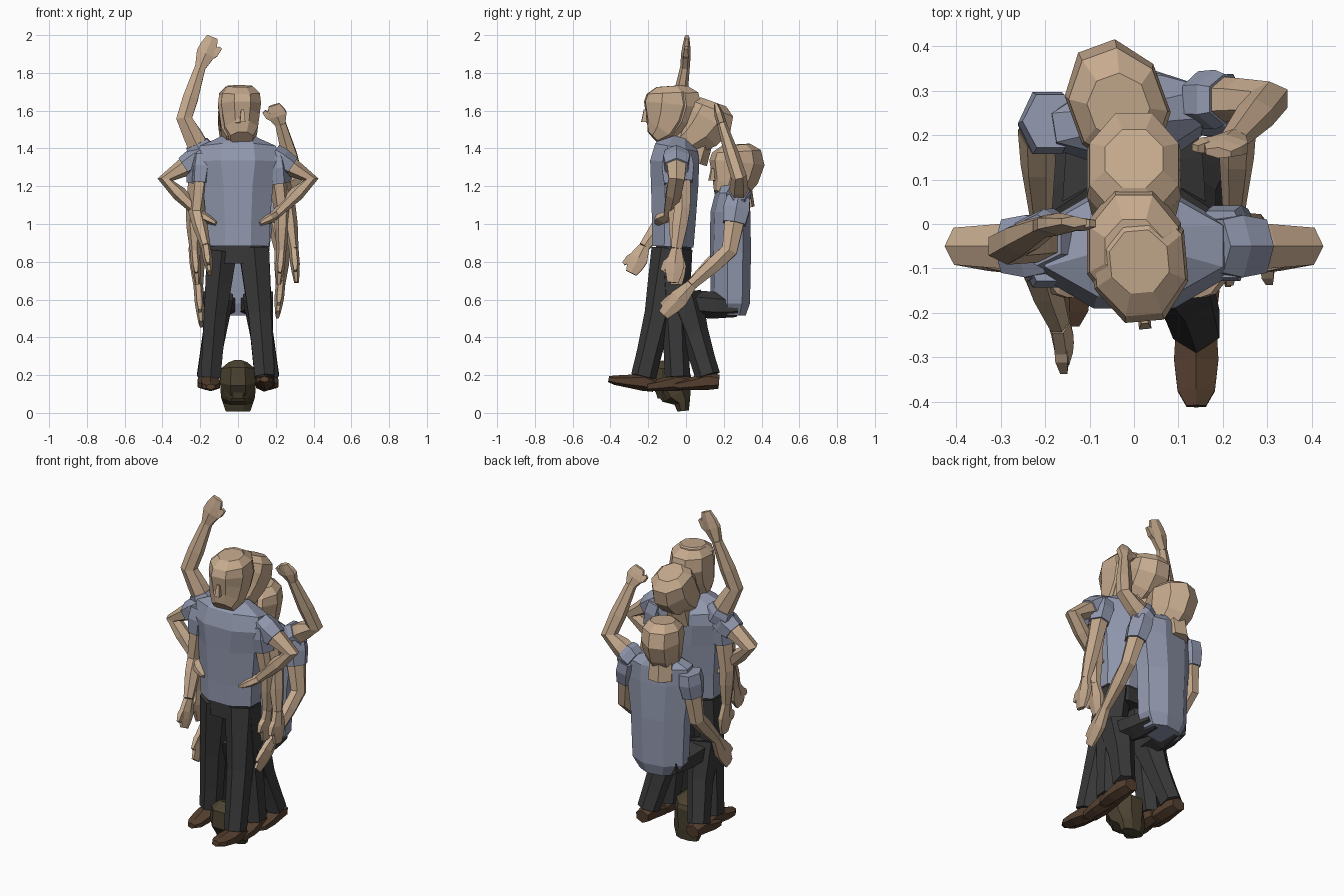
import bpy, bmesh, math
from mathutils import Vector, Matrix

if "Cube" in bpy.data.objects:
    bpy.data.objects.remove(bpy.data.objects["Cube"])

X, Y = Vector((1, 0, 0)), Vector((0, 1, 0))


def material(name, rgb):
    m = bpy.data.materials.new(name)
    m.diffuse_color = (*rgb, 1)
    m.use_nodes = True
    m.node_tree.nodes["Principled BSDF"].inputs["Base Color"].default_value = m.diffuse_color
    return m


SKIN = material("skin", (0.56, 0.40, 0.27))
SHIRT = material("shirt", (0.29, 0.32, 0.43))
TROUSER = material("trouser", (0.04, 0.04, 0.04))
SHOE = material("shoe", (0.09, 0.05, 0.028))
OLIVE = material("olive", (0.07, 0.055, 0.03))


def loft(name, rings, mat, ref=X, n=6, mtx=None):
    """Skin rings (x, y, z, radius along ref, radius across) along their path."""
    bm = bmesh.new()
    pts = [Vector(r[:3]) for r in rings]
    k = 1 / math.cos(math.pi / n)
    loops = []
    for i, r in enumerate(rings):
        a, b = pts[max(i - 1, 0)], pts[min(i + 1, len(pts) - 1)]
        t = (b - a).normalized()
        u = (ref - t * ref.dot(t)).normalized()
        v = t.cross(u)
        loops.append([bm.verts.new(pts[i]
                      + u * r[3] * k * math.cos(2 * math.pi * (j + .5) / n)
                      + v * r[4] * k * math.sin(2 * math.pi * (j + .5) / n)) for j in range(n)])
    for p, q in zip(loops, loops[1:]):
        for j in range(n):
            bm.faces.new((p[j], p[(j + 1) % n], q[(j + 1) % n], q[j]))
    bm.faces.new(loops[0])
    bm.faces.new(loops[-1])
    bmesh.ops.recalc_face_normals(bm, faces=bm.faces)
    if mtx:
        bmesh.ops.transform(bm, matrix=mtx, verts=bm.verts)
    me = bpy.data.meshes.new(name)
    bm.to_mesh(me)
    bm.free()
    me.materials.append(mat)
    ob = bpy.data.objects.new(name, me)
    bpy.context.collection.objects.link(ob)
    return ob


def head(name, loc, yaw=0, pitch=0):
    mtx = (Matrix.Translation(loc) @ Matrix.Rotation(math.radians(yaw), 4, 'Z')
           @ Matrix.Rotation(math.radians(pitch), 4, 'X'))
    prof = [(0, -.13, -.04, .06), (.04, -.135, .05, .088), (.11, -.135, .115, .098),
            (.18, -.135, .145, .106), (.24, -.12, .125, .1), (.275, -.07, .07, .065)]
    loft(name, [(0, (f + b) / 2, z, w, (b - f) / 2) for z, f, b, w in prof], SKIN, n=8, mtx=mtx)
    loft(name + "_neck", [(0, .03, -.06, .065, .065), (0, .01, .1, .06, .06)], SKIN, mtx=mtx)
    loft(name + "_nose", [(0, -.138, .085, .014, .014), (0, -.133, .15, .008, .006)], SKIN, n=4, mtx=mtx)


def arm(name, s, e, w, tip, ref=Y, side=1, sleeve=.45):
    s, e, w, tip = map(Vector, (s, e, w, tip))
    palm = w.lerp(tip, .45)
    loft(name, [(*s, .055, .048), (*s.lerp(e, .5), .05, .042), (*e, .042, .036),
                (*e.lerp(w, .4), .04, .034), (*w, .028, .022)], SKIN, ref)
    loft(name + "_hand", [(*w, .028, .022), (*palm, .05, .022),
                          (*w.lerp(tip, .7), .045, .018), (*tip, .03, .011)], SKIN, ref)
    d = ref * side
    loft(name + "_thumb", [(*(w.lerp(tip, .2)), .02, .014), (*(palm + d * .05), .018, .014),
                           (*(w.lerp(tip, .65) + d * .065), .01, .008)], SKIN, ref, 4)
    # Sleeve starts inside the shoulder so the arm root stays covered
    a = s - (e - s).normalized() * .02
    loft(name + "_sleeve", [(*a, .06, .055), (*s.lerp(e, .15), .07, .058),
                            (*s.lerp(e, sleeve), .06, .05)], SHIRT, ref)


def leg(name, hip, knee, ankle, lift=0.0):
    h, k, a = Vector(hip), Vector(knee), Vector(ankle)
    loft(name, [(*h, .08, .09), (*h.lerp(k, .5), .07, .078), (*k, .06, .065),
                (*k.lerp(a, .6), .055, .058), (*a, .052, .058)], TROUSER)
    d, up = Vector((0, -1, lift)), Vector((0, 0, 1))
    parts = [(-.06, -.03, .038, .032), (0, -.025, .045, .042), (.08, -.04, .05, .03),
             (.15, -.05, .042, .022), (.185, -.052, .022, .014)]
    loft(name + "_shoe", [(*(a + d * f + up * z), w, r) for f, z, w, r in parts], SHOE)


# Standing body
loft("standing_torso", [(0, -.07, .88, .165, .11), (0, -.065, 1.0, .168, .115), (0, -.06, 1.2, .185, .125),
                        (0, -.06, 1.33, .22, .13), (0, -.05, 1.405, .2, .115), (0, -.035, 1.46, .08, .07)],
     SHIRT, n=8)
loft("standing_hips", [(0, -.065, .79, .155, .095), (0, -.065, .92, .155, .095)], TROUSER, n=8)
head("front_head", (.012, -.085, 1.455), 5)
head("turned_head", (0, -.06, 1.45))
head("leaning_head", (0, .035, 1.395), 0, -24)

# Standing legs and one stepping forward
for s, n in ((-1, "right"), (1, "left")):
    leg(n + "_standing_leg", (s * .085, -.07, .86), (s * .12, -.06, .52), (s * .145, -.045, .19))
leg("stride_leg", (.085, -.08, .86), (.115, -.145, .52), (.14, -.225, .19), .22)

# Arms: hands on hips and hanging at the sides
for s, n in ((-1, "right"), (1, "left")):
    arm(n + "_hip_arm", (s * .2, -.05, 1.355), (s * .385, -.05, 1.235),
        (s * .2, -.09, 1.05), (s * .11, -.14, 1.0))
    arm(n + "_hanging_arm", (s * .2, -.06, 1.34), (s * .235, -.05, 1.06),
        (s * .23, -.05, .86), (s * .215, -.05, .68), Y, -1)
# Waving, swinging and outer arms
arm("waving_arm", (-.19, -.03, 1.37), (-.285, -.05, 1.56), (-.2, -.005, 1.83), (-.135, .005, 1.99), X, 1, .3)
arm("swinging_arm", (-.19, -.07, 1.35), (-.22, -.09, 1.06), (-.17, -.22, .88), (-.15, -.29, .74), Y, -1)
arm("outer_arm", (.2, -.03, 1.34), (.265, -.02, 1.08), (.295, -.05, .87), (.31, -.07, .69), Y, -1)

# Seated body, turned slightly
turn = Matrix.Translation((0, .235, 0)) @ Matrix.Rotation(math.radians(9), 4, 'Z')
loft("seated_torso", [(0, .0, .515, .11, .075), (0, 0, .58, .15, .095), (0, 0, .85, .16, .1),
                      (0, 0, 1.06, .185, .095), (0, .01, 1.16, .18, .08), (0, .01, 1.21, .07, .06)],
     SHIRT, n=8, mtx=turn)
head("seated_head", (-.035, .265, 1.145), 20)
# Thighs run forward, shins tuck back under them
for s, n in ((-1, "right"), (1, "left")):
    loft(n + "_seated_thigh", [(s * .07, .27, .565, .06, .05), (s * .085, .14, .57, .07, .062),
                               (s * .105, -.02, .585, .06, .06)], TROUSER)
    leg(n + "_seated_shin", (s * .105, -.02, .62), (s * .125, .045, .42), (s * .165, .115, .195))
arm("right_seated_arm", (-.19, .23, 1.12), (-.22, .21, .86), (-.21, .02, .67), (-.195, -.12, .47), Y, -1)
arm("left_seated_arm", (.18, .275, 1.12), (.235, .23, .86), (.225, .03, .68), (.21, -.12, .52), Y, -1)
arm("raised_arm", (.16, .28, 1.15), (.305, .28, 1.25), (.225, .19, 1.53), (.19, .16, 1.63), X, -1, .3)

# Downward olive block at the base
loft("base_shoe", [(0, -.015, .01, .065, .03), (0, -.02, .06, .08, .045), (0, -.05, .1, .09, .085),
                   (0, -.08, .17, .095, .11), (0, -.08, .23, .09, .1), (0, -.07, .26, .05, .06)], OLIVE, n=8)
loft("base_shoe_heel", [(0, -.1, .075, .06, .05), (0, -.1, .14, .08, .07)], OLIVE, n=8)
